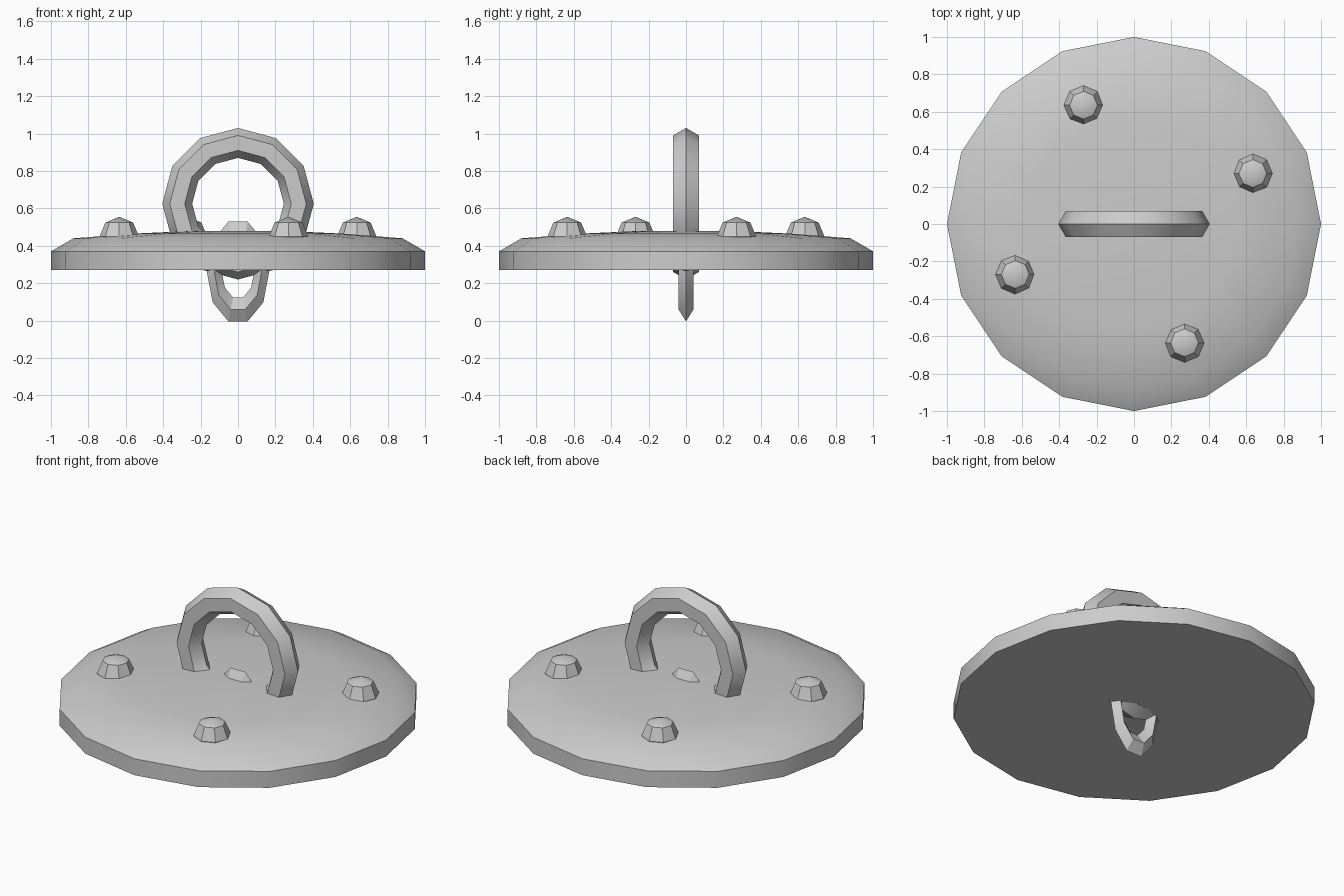
import bpy, bmesh, math

cube = bpy.data.objects.get("Cube")
if cube:
    bpy.data.objects.remove(cube, do_unlink=True)

grey = bpy.data.materials.new("plain grey")
grey.use_nodes = True
colour = (0.6, 0.6, 0.6, 1)
grey.diffuse_color = colour
grey.node_tree.nodes["Principled BSDF"].inputs["Base Color"].default_value = colour


def finish(name, bm):
    """Turn a bmesh into a named, shaded object."""
    bmesh.ops.recalc_face_normals(bm, faces=bm.faces)
    mesh = bpy.data.meshes.new(name)
    bm.to_mesh(mesh)
    bm.free()
    mesh.materials.append(grey)
    obj = bpy.data.objects.new(name, mesh)
    bpy.context.collection.objects.link(obj)
    bpy.ops.object.select_all(action="DESELECT")
    obj.select_set(True)
    bpy.context.view_layer.objects.active = obj
    bpy.ops.object.shade_smooth_by_angle(angle=math.radians(28))
    return obj


def lathe(name, profile, sides):
    """Spin (radius, height) points around z, capping both ends."""
    bm = bmesh.new()
    rings = []
    for r, z in profile:
        turn = [2 * math.pi * i / sides for i in range(sides)]
        rings.append([bm.verts.new((r * math.cos(a), r * math.sin(a), z)) for a in turn])
    for low, high in zip(rings, rings[1:]):
        for i in range(sides):
            j = (i + 1) % sides
            bm.faces.new((low[i], low[j], high[j], high[i]))
    bm.faces.new(rings[0])
    bm.faces.new(rings[-1])
    return finish(name, bm)


def upright_ring(name, major, minor, segments, sides, centre_z, stretch=1, phase=0):
    """Faceted ring standing in the xz plane, optionally stretched upwards."""
    bm = bmesh.new()
    loops = []
    for i in range(segments):
        a = 2 * math.pi * i / segments + phase
        loop = []
        for k in range(sides):
            b = 2 * math.pi * k / sides
            r = major + minor * math.cos(b)
            loop.append(bm.verts.new((r * math.cos(a), minor * math.sin(b),
                                      centre_z + stretch * r * math.sin(a))))
        loops.append(loop)
    for i in range(segments):
        here, there = loops[i], loops[(i + 1) % segments]
        for k in range(sides):
            m = (k + 1) % sides
            bm.faces.new((here[k], here[m], there[m], there[k]))
    return finish(name, bm)


# Domed round plate
lathe("plate", [(1, 0.27), (1, 0.37), (0.88, 0.44), (0.56, 0.465), (0.24, 0.48)], 16)

# Large handle ring and the small link, both passing through the plate
upright_ring("handle_ring", 0.325, 0.08, 12, 6, 0.625)
upright_ring("lower_link", 0.127, 0.04, 10, 4, 0.2625, stretch=1.68)

# Four rivets, a quarter turn apart
for n in range(4):
    angle = math.atan2(0.27, 0.635) + n * math.pi / 2
    bm = bmesh.new()
    bmesh.ops.create_uvsphere(bm, u_segments=8, v_segments=4, radius=0.105)
    rivet = finish(f"rivet_{n + 1}", bm)
    rivet.location = (0.69 * math.cos(angle), 0.69 * math.sin(angle), 0.45)
